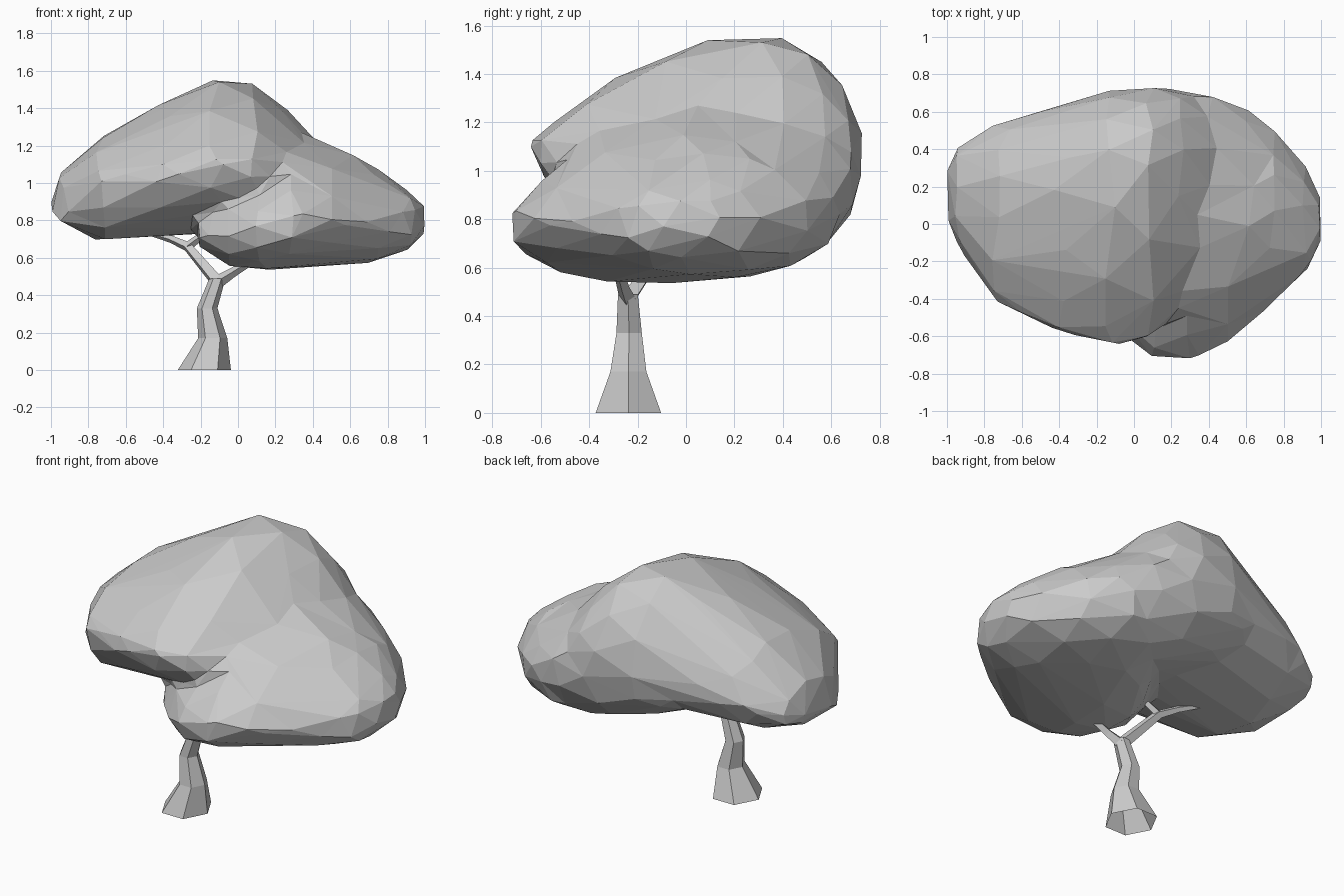
import bpy, bmesh, math, random
from mathutils import Vector

if "Cube" in bpy.data.objects:
    bpy.data.objects.remove(bpy.data.objects["Cube"])

random.seed(4)


def make_object(name, bm):
    bmesh.ops.recalc_face_normals(bm, faces=bm.faces)
    mesh = bpy.data.meshes.new(name)
    bm.to_mesh(mesh)
    bm.free()
    obj = bpy.data.objects.new(name, mesh)
    bpy.context.collection.objects.link(obj)
    return obj


def leaf_lobe(name, stations, slope, front_top=1.2, front_low=0.85, low_shift=0.0, sides=14):
    """Lobe: skewed oval sections along x, wrapped in a hull.
    Station: x, front y, back y, apex y, bottom z, top z, widest z."""
    bm = bmesh.new()
    for i, (x, y0, y1, ya, z0, z1, zm) in enumerate(stations):
        inner = 0 < i < len(stations) - 1
        turn = 0.5 * (i % 2) if inner else 0
        for k in range(sides):
            a = 2 * math.pi * (k + turn) / sides
            c, s = math.cos(a), math.sin(a)
            y = ya + c * ((y1 - ya) if c > 0 else (ya - y0))
            if s >= 0:
                z = zm + (z1 - zm) * s ** (front_top if c < -0.01 else 1)
            else:
                z = zm - (zm - z0) * abs(s) ** (front_low if c < -0.01 else 0.85)
                y += low_shift * s * s
            z += slope * (y - ya) * (1 - abs(s))
            jitter = random.uniform(-0.035, 0.035) if inner else 0
            bm.verts.new((x + jitter, y, z))
    bmesh.ops.convex_hull(bm, input=bm.verts[:])
    loose = [v for v in bm.verts if not v.link_faces]
    bmesh.ops.delete(bm, geom=loose, context='VERTS')
    return make_object(name, bm)


def limb(name, path, sides, upright=False):
    """Tapered open tube through (x, y, z, radius) points."""
    bm = bmesh.new()
    pts = [Vector(p[:3]) for p in path]
    rings = []
    for i, p in enumerate(pts):
        t = pts[min(i + 1, len(pts) - 1)] - pts[max(i - 1, 0)]
        if upright:
            u, v = Vector((1, 0, 0)), Vector((0, 1.1, 0))
        else:
            u = t.cross(Vector((0, 0, 1))).normalized()
            v = t.cross(u).normalized()
        ring = []
        for k in range(sides):
            a = 2 * math.pi * k / sides
            ring.append(bm.verts.new(p + (u * math.cos(a) + v * math.sin(a)) * path[i][3]))
        rings.append(ring)
    for r0, r1 in zip(rings, rings[1:]):
        for k in range(sides):
            j = (k + 1) % sides
            bm.faces.new((r0[k], r0[j], r1[j], r1[k]))
    bm.faces.new(rings[-1])
    return make_object(name, bm)


def apply_modifier(obj, kind, **settings):
    mod = obj.modifiers.new(kind.lower(), kind)
    for key, value in settings.items():
        setattr(mod, key, value)
    bpy.context.view_layer.objects.active = obj
    bpy.ops.object.modifier_apply(modifier=mod.name)


# Canopy: tall left lobe, low right lobe and a bridge behind them
canopy = leaf_lobe("canopy", [
    (-1.00, 0.13, 0.30, 0.22, 0.84, 0.90, 0.87),
    (-0.93, -0.16, 0.41, 0.20, 0.78, 1.05, 0.91),
    (-0.74, -0.42, 0.53, 0.18, 0.69, 1.26, 0.99),
    (-0.40, -0.58, 0.64, 0.18, 0.76, 1.415, 1.05),
    (-0.12, -0.65, 0.72, 0.30, 0.79, 1.565, 1.07),
    (0.09, -0.62, 0.74, 0.32, 0.76, 1.535, 1.07),
    (0.27, -0.40, 0.72, 0.31, 0.75, 1.40, 1.05),
    (0.45, -0.05, 0.60, 0.25, 0.80, 1.20, 1.00)], -0.05, 1.9, 1.0, -0.18)
low_lobe = leaf_lobe("low_lobe", [
    (-0.21, -0.43, -0.15, -0.30, 0.66, 0.81, 0.74),
    (-0.04, -0.59, 0.08, -0.28, 0.555, 0.93, 0.75),
    (0.13, -0.715, 0.40, -0.20, 0.535, 1.03, 0.78),
    (0.29, -0.74, 0.62, 0.00, 0.54, 1.14, 0.80),
    (0.50, -0.62, 0.65, 0.08, 0.555, 1.18, 0.82),
    (0.72, -0.41, 0.52, 0.08, 0.575, 1.085, 0.81),
    (0.90, -0.27, 0.31, 0.04, 0.64, 0.96, 0.80),
    (1.00, -0.09, 0.13, 0.02, 0.73, 0.88, 0.80)], 0.03, 1.3)
bridge = leaf_lobe("bridge", [
    (-0.30, 0.00, 0.66, 0.30, 0.78, 1.25, 1.00),
    (-0.10, -0.20, 0.70, 0.30, 0.72, 1.32, 1.00),
    (0.15, -0.54, 0.73, 0.25, 0.63, 1.35, 1.00),
    (0.40, -0.51, 0.70, 0.18, 0.58, 1.23, 0.96),
    (0.60, -0.47, 0.61, 0.12, 0.565, 1.15, 0.88),
    (0.75, -0.37, 0.49, 0.10, 0.60, 1.06, 0.83)], 0.0)
for part in (low_lobe, bridge):
    apply_modifier(canopy, 'BOOLEAN', operation='UNION', solver='EXACT', object=part)
    bpy.data.objects.remove(part)

# Fuse the canopy and reduce it to irregular flat facets
apply_modifier(canopy, 'REMESH', mode='VOXEL', voxel_size=0.035)
apply_modifier(canopy, 'SMOOTH', factor=0.5, iterations=3)
triangles = sum(len(p.vertices) - 2 for p in canopy.data.polygons)
apply_modifier(canopy, 'DECIMATE', ratio=320 / triangles)
for poly in canopy.data.polygons:
    poly.use_smooth = False

# Trunk with flared foot
limb("trunk", [(-0.18, -0.238, 0.0, 0.142), (-0.135, -0.238, 0.17, 0.078),
               (-0.165, -0.235, 0.33, 0.055), (-0.11, -0.24, 0.49, 0.043)], 6, True)

# Branches
limb("left_branch", [(-0.11, -0.24, 0.47, 0.038), (-0.27, -0.11, 0.66, 0.027),
                     (-0.36, -0.05, 0.70, 0.02), (-0.50, 0.04, 0.74, 0.012)], 4)
limb("inner_branch", [(-0.27, -0.11, 0.66, 0.024), (-0.19, -0.13, 0.72, 0.02),
                      (-0.10, -0.15, 0.80, 0.015)], 4)
limb("right_branch", [(-0.11, -0.24, 0.47, 0.036), (-0.03, -0.26, 0.52, 0.026),
                      (0.08, -0.28, 0.59, 0.022)], 4)
